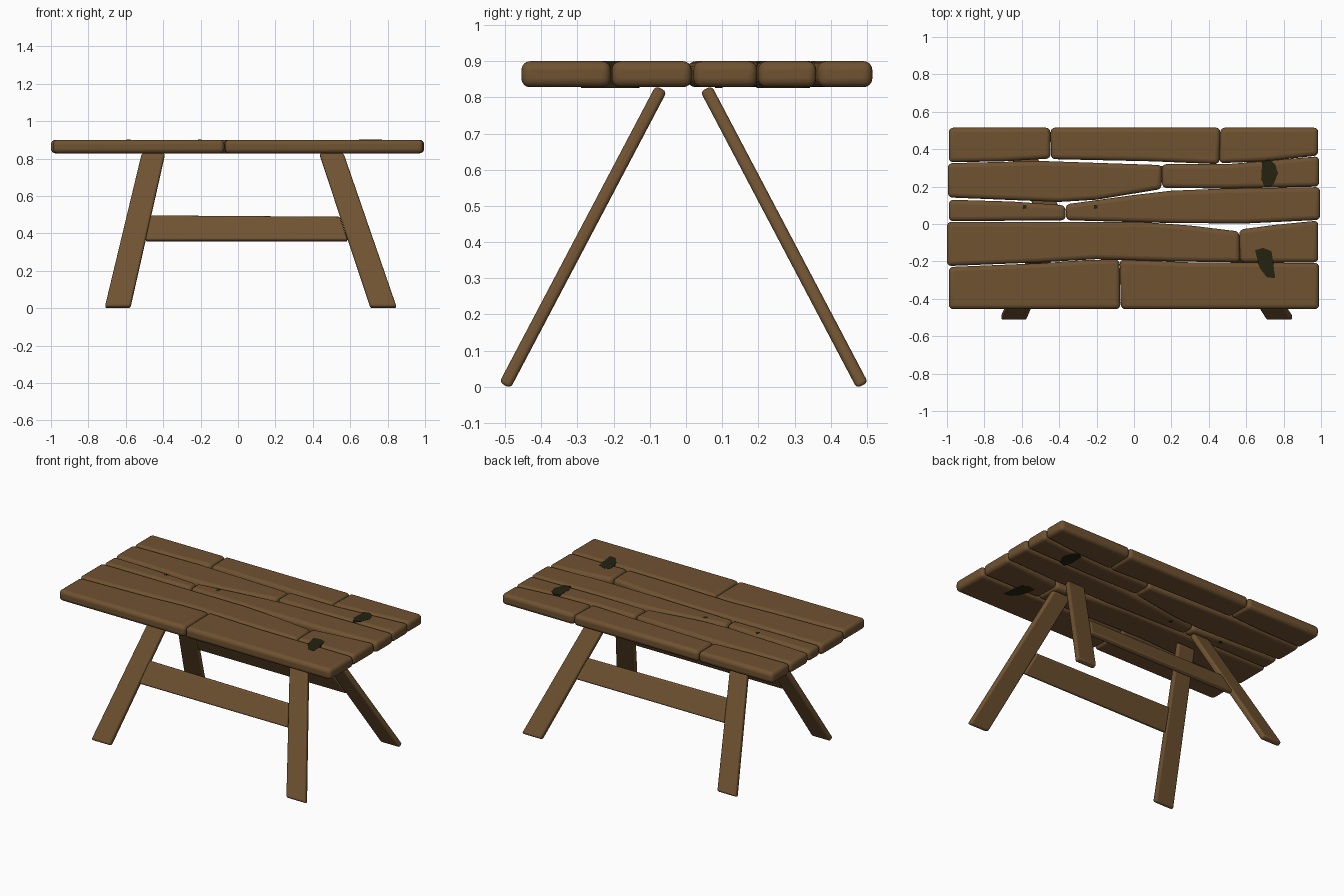
import bpy, bmesh, math
from mathutils import Vector


def material(name, rgb):
    m = bpy.data.materials.new(name)
    m.diffuse_color = (*rgb, 1)
    return m


WOOD = material("brown wood", (0.16, 0.085, 0.031))
KNOT = material("dark knot", (0.018, 0.016, 0.005))


def prism(name, bottom, top, mat, bevel=0.0):
    """Solid between two matching outlines, with rounded edges."""
    bm = bmesh.new()
    a = [bm.verts.new(p) for p in bottom]
    b = [bm.verts.new(p) for p in top]
    n = len(a)
    bm.faces.new(a)
    bm.faces.new(b)
    for i in range(n):
        j = (i + 1) % n
        bm.faces.new((a[i], a[j], b[j], b[i]))
    bmesh.ops.recalc_face_normals(bm, faces=bm.faces)
    me = bpy.data.meshes.new(name)
    bm.to_mesh(me)
    bm.free()
    me.materials.append(mat)
    ob = bpy.data.objects.new(name, me)
    bpy.context.collection.objects.link(ob)
    if bevel:
        mod = ob.modifiers.new("rounded edges", 'BEVEL')
        mod.width = bevel
        mod.segments = 4
        mod.limit_method = 'ANGLE'
        mod.angle_limit = math.radians(35)
        bpy.ops.object.select_all(action='DESELECT')
        ob.select_set(True)
        bpy.context.view_layer.objects.active = ob
        bpy.ops.object.shade_smooth_by_angle(angle=math.radians(40))
    return ob


def slab(name, outline, z0, z1, mat, bevel=0.0):
    return prism(name, [(x, y, z0) for x, y in outline],
                 [(x, y, z1) for x, y in outline], mat, bevel)


# Table top planks: lower edge then upper edge, both left to right
planks = [
    ([(-0.99, -0.455), (-0.073, -0.455)],
     [(-0.99, -0.23), (-0.5, -0.21), (-0.25, -0.192), (-0.077, -0.19)]),
    ([(-0.07, -0.455), (0.99, -0.455)],
     [(-0.077, -0.19), (0.3, -0.205), (0.99, -0.208)]),
    ([(-1.0, -0.225), (-0.5, -0.205), (-0.2, -0.188), (0.2, -0.2), (0.567, -0.205)],
     [(-1.0, 0.012), (0.05, 0.01), (0.3, -0.008), (0.563, -0.04)]),
    ([(0.567, -0.205), (0.985, -0.205)],
     [(0.563, -0.03), (0.75, -0.005), (0.985, 0.018)]),
    ([(-0.99, 0.015), (-0.365, 0.02)],
     [(-0.99, 0.13), (-0.65, 0.12), (-0.368, 0.1)]),
    ([(-0.363, 0.02), (0.2, 0.005), (0.6, 0.003), (0.995, 0.022)],
     [(-0.366, 0.105), (0.0, 0.155), (0.2, 0.178), (0.5, 0.19), (0.995, 0.197)]),
    ([(-0.995, 0.142), (-0.4, 0.118), (-0.2, 0.13), (0.147, 0.187)],
     [(-0.995, 0.325), (-0.5, 0.337), (0.15, 0.315)]),
    ([(0.15, 0.193), (0.5, 0.19), (0.99, 0.2)],
     [(0.15, 0.32), (0.5, 0.32), (0.99, 0.362)]),
    ([(-0.99, 0.33), (-0.7, 0.335), (-0.446, 0.35)],
     [(-0.99, 0.515), (-0.448, 0.515)]),
    ([(-0.444, 0.347), (0.1, 0.335), (0.456, 0.32)],
     [(-0.446, 0.515), (0.462, 0.515)]),
    ([(0.456, 0.325), (0.7, 0.335), (0.985, 0.366)],
     [(0.462, 0.515), (0.985, 0.515)]),
]
for i, (low, high) in enumerate(planks):
    slab(f"top_plank_{i + 1}", low + high[::-1], 0.828, 0.90, WOOD, 0.024)

# Dark knots running through the planks
knots = [
    [(0.685, 0.33), (0.72, 0.343), (0.755, 0.32), (0.77, 0.27), (0.745, 0.21),
     (0.7, 0.195), (0.68, 0.24)],
    [(0.647, -0.14), (0.69, -0.128), (0.735, -0.145), (0.742, -0.19), (0.755, -0.29),
     (0.71, -0.285), (0.672, -0.235)],
]
for cx in (-0.585, -0.205):
    knots.append([(cx - 0.01, 0.08), (cx + 0.009, 0.083), (cx + 0.01, 0.1), (cx - 0.008, 0.101)])
for i, outline in enumerate(knots):
    slab(f"knot_{i + 1}", outline, 0.8265, 0.901, KNOT)

# Slanted frames: outlines in (x, z) laid on a leaning plane, front and back
Z0, Z1, YB, YT, MID = 0.004, 0.824, 0.494, 0.062, -0.0065


def leaning_board(name, outline, thick, side, bevel):
    normal = Vector((0, side * (Z1 - Z0), YB - YT)).normalized() * thick / 2
    pts = [Vector((x, MID + side * (YB + (YT - YB) * (z - Z0) / (Z1 - Z0)), z))
           for x, z in outline]
    prism(name, [p - normal for p in pts], [p + normal for p in pts], WOOD, bevel)


for label, side in (("front", -1), ("back", 1)):
    leaning_board(f"{label}_left_leg",
                  [(-0.712, Z0), (-0.575, Z0), (-0.39, Z1), (-0.515, Z1)], 0.035, side, 0.012)
    leaning_board(f"{label}_right_leg",
                  [(0.708, Z0), (0.848, Z0), (0.565, Z1), (0.435, Z1)], 0.035, side, 0.012)
    leaning_board(f"{label}_crossbar",
                  [(-0.495, 0.36), (0.587, 0.36), (0.545, 0.485), (-0.467, 0.492)],
                  0.032, side, 0.01)
